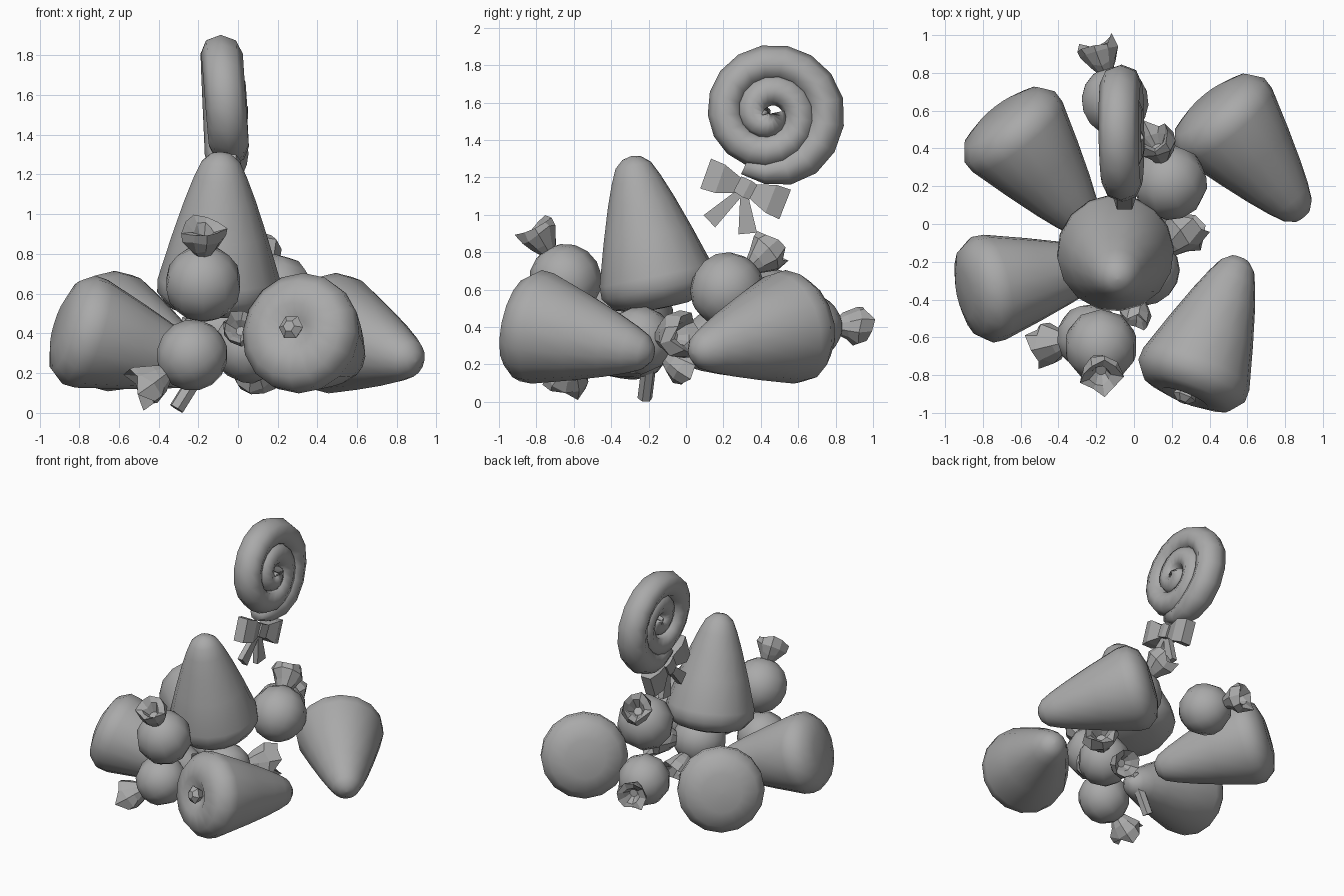
import bpy, bmesh, math, random
from mathutils import Vector, Matrix

random.seed(4)
if "Cube" in bpy.data.objects:
    bpy.data.objects.remove(bpy.data.objects["Cube"])

grey = bpy.data.materials.new("candy_grey")
grey.use_nodes = True
grey.diffuse_color = (0.4, 0.4, 0.4, 1)
grey.node_tree.nodes["Principled BSDF"].inputs["Base Color"].default_value = (0.4, 0.4, 0.4, 1)


def finish(name, bm, smooth):
    bmesh.ops.recalc_face_normals(bm, faces=bm.faces[:])
    for f in bm.faces:
        f.smooth = smooth
    mesh = bpy.data.meshes.new(name)
    bm.to_mesh(mesh)
    bm.free()
    mesh.materials.append(grey)
    ob = bpy.data.objects.new(name, mesh)
    bpy.context.collection.objects.link(ob)


def aim(base, direction):
    quat = Vector(direction).to_track_quat('Z', 'Y')
    return Matrix.Translation(base) @ quat.to_matrix().to_4x4()


def skin(bm, rings):
    # bridge closed rings and cap both ends
    n = len(rings[0])
    for a, b in zip(rings, rings[1:]):
        for i in range(n):
            j = (i + 1) % n
            bm.faces.new((a[i], a[j], b[j], b[i]))
    bm.faces.new(rings[0])
    bm.faces.new(rings[-1])


def lathe(name, profile, base, direction, sides, smooth=True, girth=1.0):
    bm = bmesh.new()
    rings = []
    for h, r in profile:
        rings.append([bm.verts.new((girth * r * math.cos(i * math.tau / sides),
                                    girth * r * math.sin(i * math.tau / sides), h))
                      for i in range(sides)])
    skin(bm, rings)
    bm.transform(aim(base, direction))
    finish(name, bm, smooth)


# Rounded cone sweets
body = [(0.04, 0.25), (0.11, 0.304), (0.18, 0.302), (0.4, 0.236),
        (0.58, 0.177), (0.7, 0.132), (0.78, 0.095), (0.82, 0.05), (0.83, 0.005)]
flat_base = [(0, 0.005), (0.005, 0.14)]
dimpled_base = [(0.07, 0.005), (0.06, 0.06), (0.01, 0.13)]
cones = [
    ("standing_cone", flat_base, (-0.10, -0.125, 0.50), (0.015, -0.2, 0.97), 1.02),
    ("front_cone", dimpled_base, (0.265, -0.93, 0.43), (0.36, 0.9, -0.21), 1),
    ("right_back_cone", flat_base, (0.385, 0.665, 0.43), (0.62, -0.76, -0.21), 1),
    ("left_back_cone", flat_base, (-0.725, 0.60, 0.44), (0.61, -0.78, -0.21), 1),
    ("left_cone", flat_base, (-0.905, -0.37, 0.45), (0.95, 0.2, -0.3), 0.94),
]
for name, bottom, base, direction, girth in cones:
    lathe(name, bottom + body, base, direction, 16, girth=girth)

# Small stem in the dimple of the front cone
lathe("cone_stem", [(0, 0.04), (0.05, 0.065), (0.08, 0.03)],
      (0.285, -0.87, 0.42), (-0.36, -0.9, 0.21), 6, False)


def wrapper(name, centre, direction, start, size):
    # crumpled flared end of a sweet wrapper
    bm = bmesh.new()
    sides = 9
    rings = []
    for h, r, wave in [(0, 0.045, 0), (0.05, 0.075, 0.08), (0.11, 0.108, 0.12),
                       (0.17, 0.105, 0.2), (0.13, 0.06, 0.15), (0.08, 0.03, 0)]:
        ring = []
        for i in range(sides):
            a = i * math.tau / sides
            rr = size * r * (1 + wave * random.uniform(-1, 1))
            z = start + size * (h + 0.15 * wave * random.uniform(-1, 1))
            ring.append(bm.verts.new((rr * math.cos(a), rr * math.sin(a), z)))
        rings.append(ring)
    skin(bm, rings)
    bm.transform(aim(centre, direction))
    finish(name, bm, False)


# Round wrapped sweets, each with its wrapper ends (direction, size)
sweets = [
    ("upper_front", (-0.175, -0.645, 0.65), 0.195, [((0, -0.5, 0.85), 0.97)]),
    ("lower_front", (-0.23, -0.6, 0.29), 0.18, [((-0.8, -0.12, -0.54), 1)]),
    ("back", (-0.10, 0.65, 0.40), 0.185, [((-0.3, 0.95, 0.02), 0.95)]),
    ("right", (0.19, 0.22, 0.6), 0.2, [((-0.25, 0.7, 0.65), 1)]),
    ("middle", (0.06, -0.25, 0.33), 0.185,
     [((0.72, 0.72, 0.1), 1.15), ((-0.2, -0.9, 0.35), 0.8), ((0.08, 0.85, -0.5), 0.95)]),
]
for name, centre, radius, ends in sweets:
    bm = bmesh.new()
    bmesh.ops.create_uvsphere(bm, u_segments=10, v_segments=8, radius=radius)
    bm.transform(aim(centre, ends[0][0]))
    finish(name + "_sweet", bm, True)
    for k, (end, size) in enumerate(ends):
        wrapper(f"{name}_wrapper_{k + 1}", centre, end, radius - 0.02, size)

# Short stick poking out under the pile
lathe("stick", [(0, 0.04), (0.3, 0.04)], (-0.31, -0.22, 0.02), (0.5, 0.1, 0.8), 6, False)

# Spiral lollipop: a tapering tube wound in an upright plane
bm = bmesh.new()
rings = []
steps, turns, sides = 40, 2.35, 8
for k in range(steps + 1):
    t = k / steps
    ang = math.radians(245) + t * turns * math.tau
    r = min(0.305, 0.347 * (1 - t) + 0.01)
    tube = (0.102 - 0.025 * t) * min(1, 0.5 + k / 5)
    out = Vector((0, math.cos(ang), math.sin(ang)))
    ring = []
    for i in range(sides):
        a = i * math.tau / sides
        p = out * (r + tube * math.cos(a)) + Vector((tube * 1.1 * math.sin(a), 0, 0))
        p.x += 0.04 * t - 0.06 * p.z
        ring.append(bm.verts.new(p + Vector((-0.075, 0.445, 1.54))))
    rings.append(ring)
skin(bm, rings)
finish("lollipop_spiral", bm, True)


# Ribbon bow under the lollipop
def ribbon(name, start, end, w0, w1, d0, d1, bulge):
    bm = bmesh.new()
    a, b = Vector(start), Vector(end)
    axis = (b - a).normalized()
    side = Vector((0, -axis.z, axis.y))
    rings = []
    for t in (0, 0.6, 1):
        w = w0 + (w1 - w0) * t + bulge * 0.5 * (t == 0.6)
        d = d0 + (d1 - d0) * t + bulge * (t == 0.6)
        c = a.lerp(b, t)
        rings.append([bm.verts.new(c + side * (w * s) + Vector((d * q, 0, 0)))
                      for s, q in ((-1, -1), (1, -1), (1, 1), (-1, 1))])
    skin(bm, rings)
    finish(name, bm, False)


x = -0.05
ribbon("bow_knot", (x, 0.275, 1.165), (x, 0.36, 1.12), 0.045, 0.045, 0.05, 0.05, 0.01)
ribbon("bow_loop_front", (x, 0.30, 1.15), (x, 0.105, 1.22), 0.035, 0.085, 0.03, 0.04, 0.03)
ribbon("bow_loop_back", (x, 0.34, 1.13), (x, 0.53, 1.055), 0.035, 0.085, 0.03, 0.04, 0.03)
ribbon("bow_tail_front", (x, 0.29, 1.12), (x, 0.125, 0.965), 0.02, 0.045, 0.02, 0.02, 0)
ribbon("bow_tail_back", (x, 0.31, 1.11), (x, 0.33, 0.90), 0.02, 0.05, 0.02, 0.02, 0)
